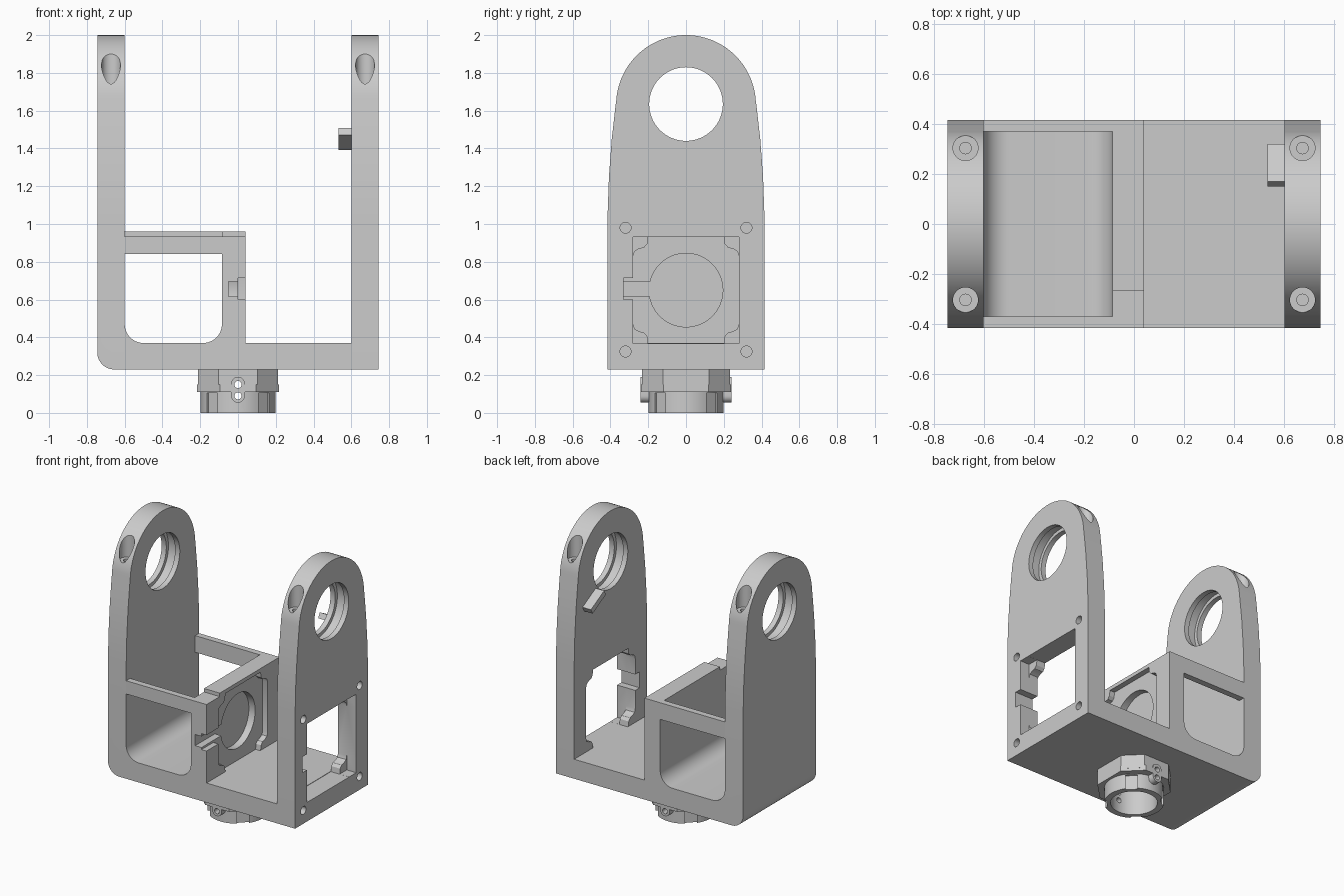
import bpy, bmesh, math
from mathutils import Vector, Matrix

if "Cube" in bpy.data.objects:
    bpy.data.objects.remove(bpy.data.objects["Cube"], do_unlink=True)

grey = bpy.data.materials.new("light_grey")
grey.use_nodes = True
grey.diffuse_color = (0.6, 0.6, 0.6, 1)
grey.node_tree.nodes["Principled BSDF"].inputs["Base Color"].default_value = grey.diffuse_color


def prism(name, pts, axis, lo, hi):
    """Extrude a 2D outline along an axis: x takes (y,z), y takes (x,z), z takes (x,y)."""
    place = {"x": lambda a, b, t: (t, a, b),
             "y": lambda a, b, t: (a, t, b),
             "z": lambda a, b, t: (a, b, t)}[axis]
    bm = bmesh.new()
    low = [bm.verts.new(place(a, b, lo)) for a, b in pts]
    high = [bm.verts.new(place(a, b, hi)) for a, b in pts]
    bm.faces.new(low)
    bm.faces.new(high)
    n = len(pts)
    for i in range(n):
        j = (i + 1) % n
        bm.faces.new((low[i], low[j], high[j], high[i]))
    bmesh.ops.recalc_face_normals(bm, faces=bm.faces)
    mesh = bpy.data.meshes.new(name)
    bm.to_mesh(mesh)
    bm.free()
    mesh.materials.append(grey)
    obj = bpy.data.objects.new(name, mesh)
    bpy.context.collection.objects.link(obj)
    return obj


def rect(a0, a1, b0, b1):
    return [(a0, b0), (a1, b0), (a1, b1), (a0, b1)]


def arc(a, b, r, start, end, steps):
    angles = [math.radians(start + (end - start) * i / steps) for i in range(steps + 1)]
    return [(a + r * math.cos(t), b + r * math.sin(t)) for t in angles]


def circle(a, b, r, steps=48):
    return arc(a, b, r, 0, 360, steps)[:-1]


def box(name, x0, x1, y0, y1, z0, z1):
    return prism(name, rect(x0, x1, y0, y1), "z", z0, z1)


def combine(target, tools, operation="DIFFERENCE"):
    for tool in tools:
        tool.hide_render = True
        mod = target.modifiers.new("combine", "BOOLEAN")
        mod.operation = operation
        mod.solver = "EXACT"
        mod.object = tool
        bpy.context.view_layer.objects.active = target
        bpy.ops.object.modifier_apply(modifier=mod.name)
        bpy.data.objects.remove(tool, do_unlink=True)


W = 0.415          # half depth of the bracket
IN, OUT = 0.6, 0.745   # arm faces
FLOOR, DECK = 0.23, 0.37
MID = 0.65         # centre height of the motor seat

# Arm outline: straight foot, slight taper, round head
side = [(W, FLOOR), (W, 1.05), (0.408, 1.25), (0.393, 1.45), (0.375, 1.61)]
arm_outline = side + arc(0, 1.63, 0.37, 4, 176, 48) + [(-y, z) for y, z in reversed(side)]

# Motor window outline with an S-curved lug in each corner
lug = [(0.28, 0.18), (0.272, 0.205), (0.25, 0.218), (0.222, 0.225),
       (0.205, 0.245), (0.2, 0.283)]
seat = []
for sy, sz in ((1, 1), (-1, 1), (-1, -1), (1, -1)):
    quarter = [(sy * y, MID + sz * z) for y, z in lug]
    seat += quarter if sy * sz > 0 else quarter[::-1]


def make_arm(name, x0, x1):
    arm = prism(name, arm_outline, "x", x0, x1)
    mid = (x0 + x1) / 2
    tools = [prism("bore", circle(0, 1.635, 0.195, 64), "x", x0 - 0.1, x1 + 0.1),
             prism("groove", circle(0, 1.635, 0.22, 64), "x", mid - 0.035, mid + 0.035)]
    # Vertical screw pockets in the shoulders
    for y in (-0.303, 0.303):
        tools.append(prism("pocket", circle(mid, y, 0.05, 32), "z", 1.74, 2.1))
        tools.append(prism("screw_hole", circle(mid, y, 0.023, 24), "z", 1.6, 1.8))
    combine(arm, tools)
    return arm


# Plain arm with a rounded lower outer corner
left_arm = make_arm("plain_arm", -OUT, -IN)
r = 0.09
corner = [(-OUT - 0.1, FLOOR - 0.1), (-OUT + r, FLOOR - 0.1)]
corner += arc(-OUT + r, FLOOR + r, r, 270, 180, 12) + [(-OUT - 0.1, FLOOR + r)]
combine(left_arm, [prism("corner_cut", corner, "y", -1, 1)])

# Motor arm with window, cable notch and mounting holes
right_arm = make_arm("motor_arm", IN, OUT)
tools = [prism("window", seat, "x", IN - 0.1, OUT + 0.1),
         prism("window_step", rect(-0.28, 0.28, 0.3675, 0.9325), "x", IN + 0.07, OUT + 0.1),
         prism("notch", rect(-0.33, -0.2, 0.6, 0.715), "x", IN - 0.1, OUT + 0.1)]
for y in (-0.32, 0.32):
    for z in (0.325, 0.98):
        tools.append(prism("mount_hole", circle(y, z, 0.029, 24), "x", IN + 0.03, OUT + 0.1))
combine(right_arm, tools)

# Floor between the divider and the motor arm
floor = box("floor", 0.04, IN, -W, W, FLOOR, DECK)

# Electronics bay: open front, back and top, rounded lower corners
bay = box("bay", -IN, 0.04, -W, W, FLOOR, 0.96)
x0, x1, r = -IN, -0.085, 0.1
cavity = arc(x0 + r, DECK + r, r, 180, 270, 12) + arc(x1 - r, DECK + r, r, 270, 360, 12)
cavity += [(x1, 0.84), (x0, 0.84)]
combine(bay, [
    prism("cavity", cavity, "y", -1, 1),
    box("top_opening", x0 - 0.1, x1, -0.37, 0.37, 0.7, 1.2),
    box("front_rim_step", -1, 1, -1, -0.37, 0.935, 1.2),
    box("divider_step", x1, 1, -0.4, -0.265, 0.935, 1.2),
    # Motor seat sunk in the divider, with a stepped cable channel
    prism("seat_recess", seat, "x", 0.0, 0.2),
    prism("disc_recess", circle(0, MID, 0.195, 64), "x", -0.05, 0.2),
    box("wide_channel", 0.0, 0.2, -1, -0.27, 0.6, 0.715),
    box("narrow_channel", -0.05, 0.2, -1, -0.18, 0.615, 0.695)])

# Slanted cable stub inside the motor arm
stub = box("cable_stub", IN - 0.067, IN, -0.085, 0.085, -0.02, 0.02)
stub.data.transform(Matrix.Translation(Vector((0, 0.235, 1.45)))
                    @ Matrix.Rotation(math.radians(-28), 4, "X"))

# Hollow coupling under the floor
def chamfered(hx, hy, c):
    return [(hx, -hy + c), (hx, hy - c), (hx - c, hy), (-hx + c, hy),
            (-hx, hy - c), (-hx, -hy + c), (-hx + c, -hy), (hx - c, -hy)]


coupling = prism("coupling", chamfered(0.213, 0.232, 0.11), "z", 0.13, FLOOR)
parts = [prism("flange", chamfered(0.216, 0.238, 0.12), "z", 0.11, 0.15),
         prism("ring", circle(0, 0, 0.198, 64), "z", 0.0, 0.14)]
for s in (-1, 1):
    pill = arc(0, 0.155, 0.036, 0, 180, 12) + arc(0, 0.09, 0.036, 180, 360, 12)
    parts.append(prism("screw_pad", pill, "y", *sorted((s * 0.17, s * 0.24))))
combine(coupling, parts, "UNION")
tools = [prism("hollow", circle(0, 0, 0.155, 64), "z", -0.1, 0.2)]
for z in (0.09, 0.15):
    tools.append(prism("pin_hole", circle(0, z, 0.019, 20), "y", -1, 1))
# Shallow slots around the ring
for k in range(4):
    slot = box("ring_slot", 0.18, 0.3, -0.04, 0.04, -0.1, 0.105)
    slot.data.transform(Matrix.Rotation(math.radians(45 + 90 * k), 4, "Z"))
    tools.append(slot)
combine(coupling, tools)

# Smooth the round surfaces, keep edges crisp
for obj in (left_arm, right_arm, floor, bay, stub, coupling):
    bpy.ops.object.select_all(action="DESELECT")
    obj.select_set(True)
    bpy.context.view_layer.objects.active = obj
    bpy.ops.object.shade_smooth_by_angle(angle=math.radians(30))
